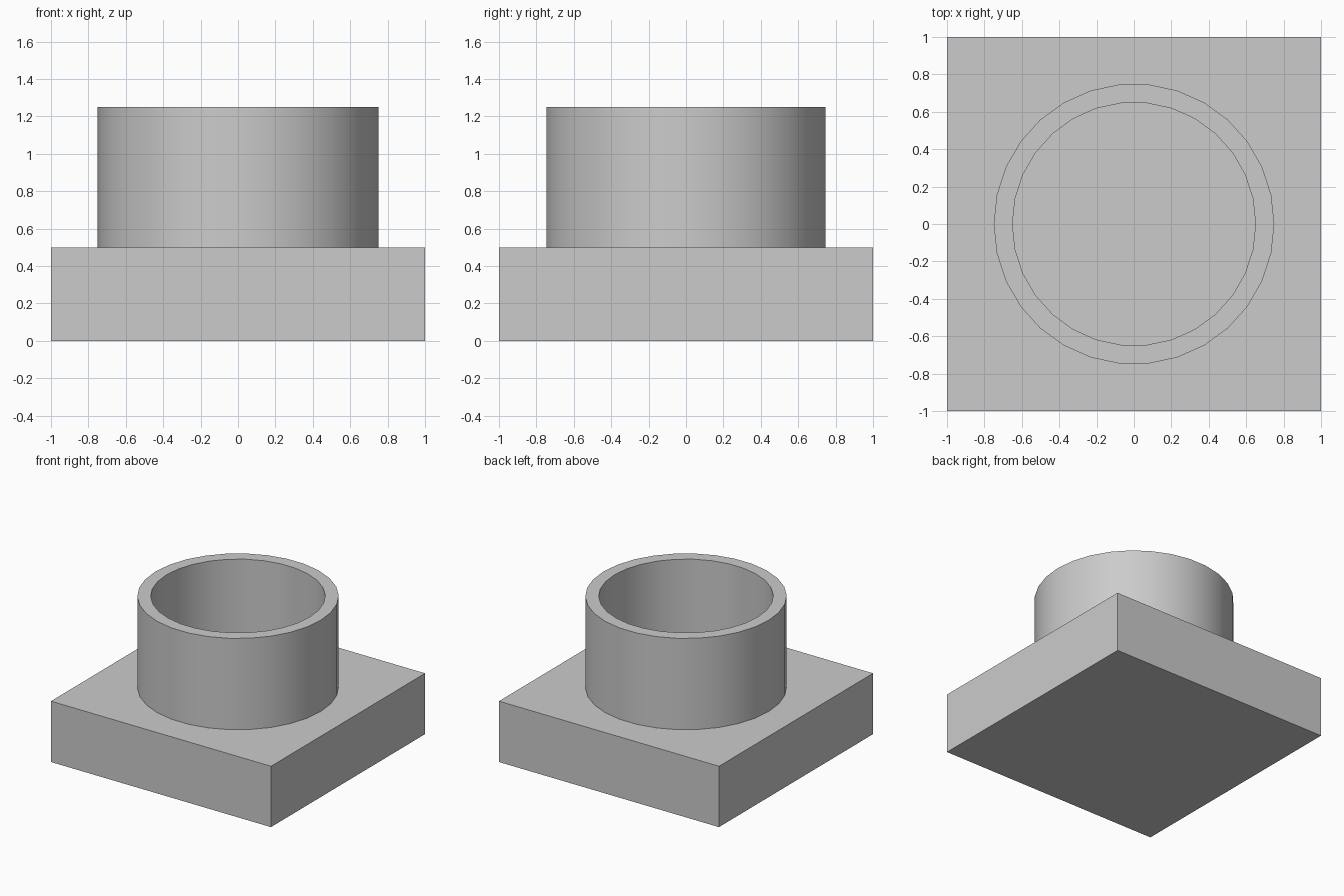
import bpy
import bmesh
import math
from mathutils import Vector

cube = bpy.data.objects.get("Cube")
if cube:
    bpy.data.objects.remove(cube, do_unlink=True)

SIDES = 30
BASE_TOP, RIM_TOP = 0.5, 1.25
OUTER, INNER = 0.75, 0.65

grey = bpy.data.materials.new("plain_grey")
grey.use_nodes = True
colour = (0.6, 0.6, 0.6, 1.0)
grey.diffuse_color = colour
grey.node_tree.nodes["Principled BSDF"].inputs["Base Color"].default_value = colour


def add_object(name, bm):
    bmesh.ops.recalc_face_normals(bm, faces=bm.faces)
    mesh = bpy.data.meshes.new(name)
    bm.to_mesh(mesh)
    bm.free()
    mesh.materials.append(grey)
    obj = bpy.data.objects.new(name, mesh)
    bpy.context.collection.objects.link(obj)
    return obj


# Square base block
bm = bmesh.new()
bmesh.ops.create_cube(bm, size=1)
bmesh.ops.scale(bm, vec=(2, 2, BASE_TOP), verts=bm.verts)
bmesh.ops.translate(bm, vec=(0, 0, BASE_TOP / 2), verts=bm.verts)
add_object("base_block", bm)

# Open collar: wall profile spun around the vertical axis
bm = bmesh.new()
profile = [(OUTER, BASE_TOP), (OUTER, RIM_TOP), (INNER, RIM_TOP), (INNER, BASE_TOP)]
verts = [bm.verts.new(Vector((r, 0, z))) for r, z in profile]
edges = [bm.edges.new(pair) for pair in zip(verts, verts[1:])]
bmesh.ops.spin(bm, geom=verts + edges, cent=(0, 0, 0), axis=(0, 0, 1),
               angle=math.tau, steps=SIDES, use_merge=True)
bmesh.ops.remove_doubles(bm, verts=bm.verts, dist=0.0001)
collar = add_object("round_collar", bm)

bpy.ops.object.select_all(action="DESELECT")
collar.select_set(True)
bpy.context.view_layer.objects.active = collar
bpy.ops.object.shade_smooth_by_angle(angle=math.radians(30))
